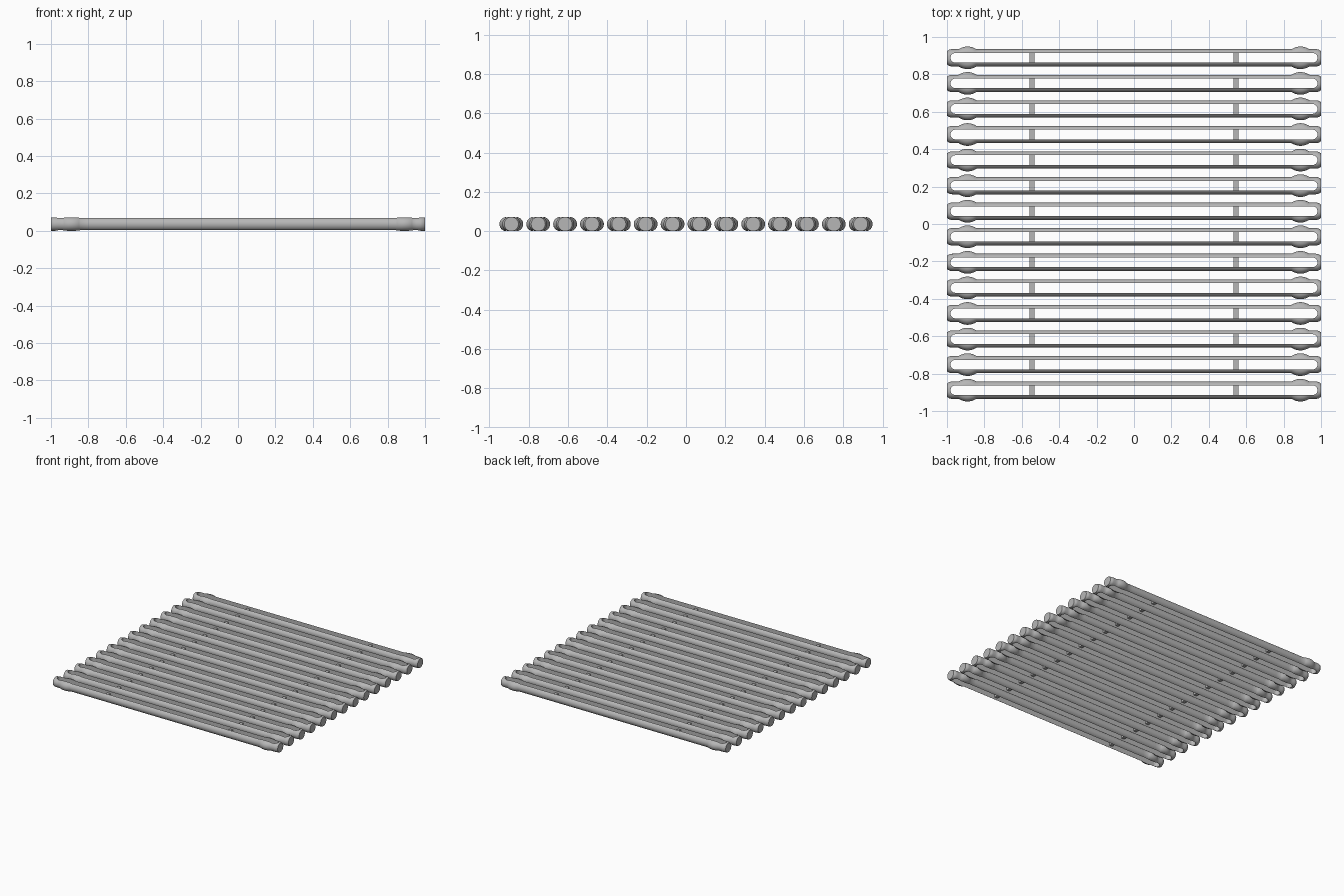
import bpy, bmesh, math

if "Cube" in bpy.data.objects:
    bpy.data.objects.remove(bpy.data.objects["Cube"])

R = 0.036            # half height and edge radius of every slat
HALF_W = 0.046       # half width of a slat
SLOT = 0.026         # half width of the long slot
BULGE_X = 0.89       # centre of the swollen collar near each end
COUNT, PITCH = 14, 0.1367
ARC = 14

grey = bpy.data.materials.new("mid grey")
grey.diffuse_color = (0.47, 0.47, 0.47, 1)
grey.use_nodes = True
grey.node_tree.nodes["Principled BSDF"].inputs["Base Color"].default_value = grey.diffuse_color


def outer(x):
    """Half width of the slat: straight, swollen at the collars, narrowed at the tips."""
    x = abs(x)
    t = (x - BULGE_X) / 0.048
    if abs(t) < 1:
        return HALF_W + 0.0145 * (1 - t * t)
    if x > 0.975:
        return HALF_W - 0.01 * ((x - 0.975) / 0.025) ** 2
    return HALF_W


def inner(x):
    """Half width of the slot, with rounded ends."""
    d = abs(x) - 0.955
    return SLOT if d <= 0 else SLOT * math.sqrt(max(0, 1 - (d / 0.026) ** 2))


def section(x, side):
    """One rail of the slat: rounded outside, flat towards the slot."""
    c, h = outer(x) - R, inner(x)
    a = math.acos(max(-1, min(1, (h - c) / R))) if h > c else math.pi / 2
    top = R * math.sin(a)
    pts = [(h, top)]
    for i in range(ARC + 1):
        b = a - 2 * a * i / ARC
        pts.append((c + R * math.cos(b), R * math.sin(b)))
    pts.append((h, -top))
    return [(x, side * y, z + R) for y, z in pts]


def slat_mesh():
    half = [0, 0.4, 0.8]
    half += [BULGE_X + 0.048 * i / 6 for i in range(-6, 7)]
    half += [0.955, 0.962, 0.968, 0.973, 0.977, 0.98, 0.981, 0.99, 1.0]
    xs = sorted({-x for x in half} | set(half))
    bm = bmesh.new()
    for side in (1, -1):
        rings = [[bm.verts.new(p) for p in section(x, side)] for x in xs]
        n = len(rings[0])
        for k in range(len(xs) - 1):
            # No inner wall where the two rails join at the tips
            solid = min(abs(xs[k]), abs(xs[k + 1])) > 0.9805
            for i in range(n - 1 if solid else n):
                j = (i + 1) % n
                bm.faces.new((rings[k][i], rings[k][j], rings[k + 1][j], rings[k + 1][i]))
        # Flat end discs
        bm.faces.new(rings[0])
        bm.faces.new(rings[-1])
    bmesh.ops.remove_doubles(bm, verts=bm.verts, dist=0.00005)
    bmesh.ops.recalc_face_normals(bm, faces=bm.faces)
    me = bpy.data.meshes.new("slat")
    bm.to_mesh(me)
    bm.free()
    me.materials.append(grey)
    return me


def spacer_mesh():
    bm = bmesh.new()
    bmesh.ops.create_cube(bm, size=1)
    bmesh.ops.scale(bm, vec=(0.026, 2 * SLOT + 0.008, 0.03), verts=bm.verts)
    me = bpy.data.meshes.new("spacer")
    bm.to_mesh(me)
    bm.free()
    me.materials.append(grey)
    return me


def place(name, mesh, loc):
    ob = bpy.data.objects.new(name, mesh)
    ob.location = loc
    bpy.context.collection.objects.link(ob)
    return ob


slat, spacer = slat_mesh(), spacer_mesh()

# Row of slats, each with two small cross spacers inside the slot
for i in range(COUNT):
    y = (i - (COUNT - 1) / 2) * PITCH
    ob = place("slat", slat, (0, y, 0))
    if i == 0:
        bpy.context.view_layer.objects.active = ob
        ob.select_set(True)
        bpy.ops.object.shade_smooth_by_angle(angle=math.radians(30))
        ob.select_set(False)
    for x in (-0.545, 0.545):
        place("spacer", spacer, (x, y, R))
